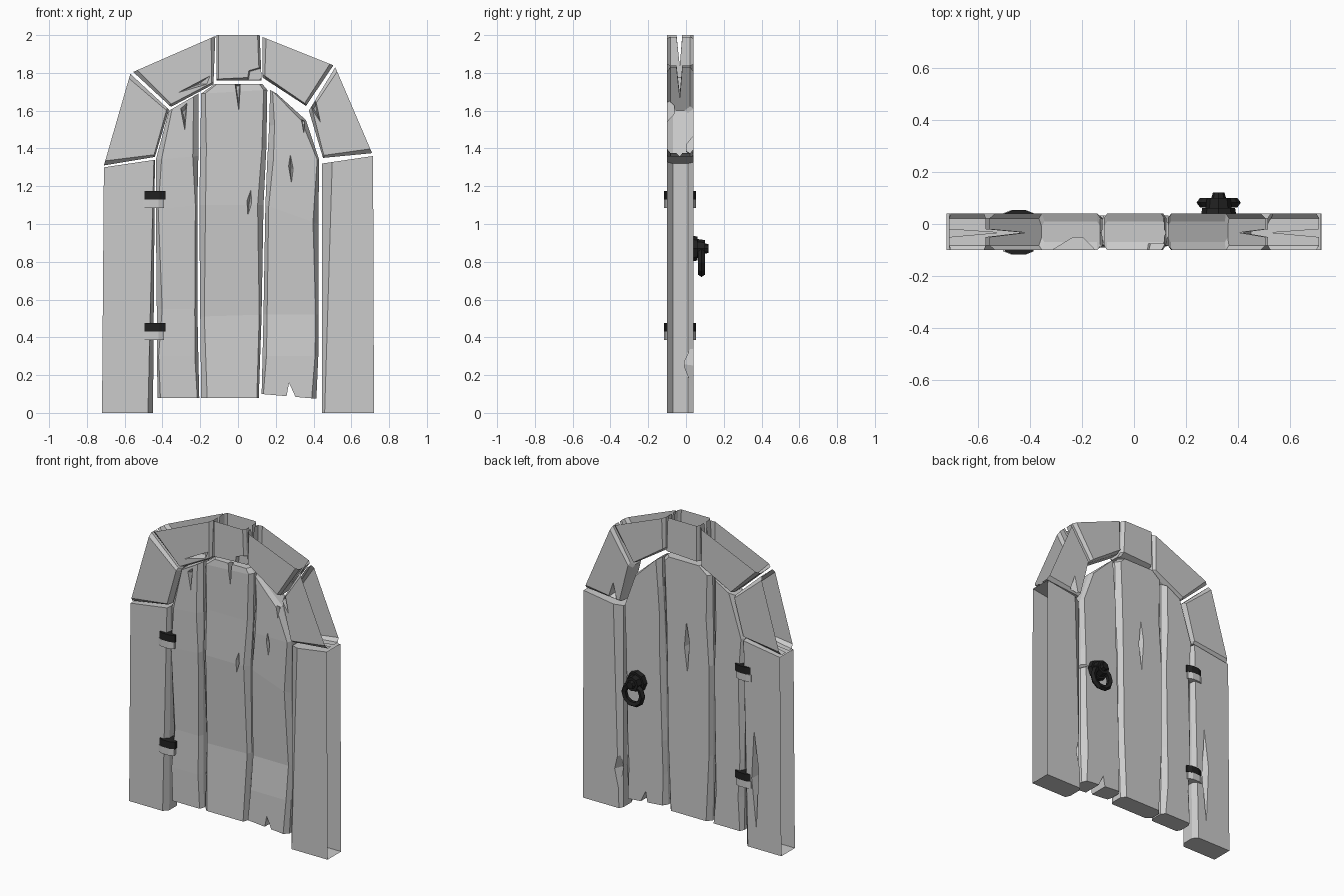
import bpy, bmesh, random
from math import radians
from mathutils import Vector, Matrix

random.seed(4)
if "Cube" in bpy.data.objects:
    bpy.data.objects.remove(bpy.data.objects["Cube"])


def material(name, value):
    m = bpy.data.materials.new(name)
    m.use_nodes = True
    color = (value, value, value, 1)
    m.diffuse_color = color
    bsdf = m.node_tree.nodes["Principled BSDF"]
    bsdf.inputs["Base Color"].default_value = color
    bsdf.inputs["Roughness"].default_value = 0.8
    return m


WOOD = material("grey wood", 0.6)
STEEL = material("pale steel", 0.6)
IRON = material("black iron", 0.015)
FRONT, BACK = -0.10, 0.04


def finish(name, bm, mat):
    bmesh.ops.recalc_face_normals(bm, faces=bm.faces)
    mesh = bpy.data.meshes.new(name)
    bm.to_mesh(mesh)
    bm.free()
    mesh.materials.append(mat)
    ob = bpy.data.objects.new(name, mesh)
    bpy.context.collection.objects.link(ob)
    return ob


def loft(sections, open_from=None):
    """Skin closed rings; sides from index open_from on are marked for removal."""
    bm = bmesh.new()
    rings = [[bm.verts.new(p) for p in s] for s in sections]
    n = len(rings[0])
    for a, b in zip(rings, rings[1:]):
        for i in range(n):
            j = (i + 1) % n
            f = bm.faces.new((a[i], a[j], b[j], b[i]))
            if open_from is not None and i >= open_from:
                f.material_index = 1
    bm.faces.new(rings[0])
    bm.faces.new(rings[-1])
    return bm


def carve(ob, cracks):
    """Cut wedges: each is (side, outline of x,z points, depth, taper)."""
    cutters = []
    for side, outline, depth, taper in cracks:
        pts = [Vector(p) for p in outline]
        mid = sum(pts, Vector((0, 0))) / len(pts)
        y0, y1 = (FRONT - 0.03, FRONT + depth) if side == "front" else (BACK + 0.03, BACK - depth)
        rings = [[(q.x, y, q.y) for q in (mid + (p - mid) * k for p in pts)]
                 for y, k in ((y0, 1.3 if taper < 1 else 1), (y1, taper))]
        cutter = finish("crack_cutter", loft(rings), WOOD)
        cutter.hide_render = True
        mod = ob.modifiers.new("crack", "BOOLEAN")
        mod.operation, mod.solver, mod.object = "DIFFERENCE", "EXACT", cutter
        cutters.append(cutter)
    if cutters:
        graph = bpy.context.evaluated_depsgraph_get()
        mesh = bpy.data.meshes.new_from_object(ob.evaluated_get(graph))
        ob.modifiers.clear()
        ob.data = mesh
        for c in cutters:
            bpy.data.objects.remove(c)


def sliver(x, z, w, h, lean=0.0):
    return [(x + lean, z + h / 2), (x + w / 2, z), (x - lean, z - h / 2), (x - w / 2, z + h * 0.1)]


def frame_piece(name, start, end, chamfers, arch=True, cracks=()):
    """Frame block, open on its outer side; start and end are (outer, inner)."""
    sections = []
    for t, s in ((0, 0.018), (0.05, 0), (0.95, 0), (1, 0.018)) if arch else ((0, 0), (1, 0)):
        o, i = (Vector(a).lerp(Vector(b), t) for a, b in zip(start, end))
        c = i.lerp(o, chamfers[0] + (chamfers[1] - chamfers[0]) * t)
        f, b = FRONT + s, BACK - s
        ring = [(o, f), (c, f), (i, f + 0.03), (i, b - 0.03), (c, b), (o, b)]
        if arch:
            ring += [(o, -0.02), (o.lerp(i, 0.7), -0.033), (o, -0.05)]
        sections.append([(p.x, y, p.y) for p, y in ring])
    ob = finish(name, loft(sections, 5), WOOD)
    ob.data.materials.append(WOOD)
    carve(ob, cracks)
    bm = bmesh.new()
    bm.from_mesh(ob.data)
    outer = [f for f in bm.faces if f.material_index == 1]
    bmesh.ops.delete(bm, geom=outer, context="FACES")
    bm.to_mesh(ob.data)
    bm.free()
    ob.data.materials.pop(index=1)


# Door frame posts
frame_piece("right_post", ((-0.72, 0), (-0.45, 0)), ((-0.71, 1.3), (-0.44, 1.34)), (0.1, 0.02), False,
            [("back", sliver(-0.53, 0.45, 0.06, 0.75, 0.01), 0.05, 0.1)])
frame_piece("left_post", ((0.72, 0), (0.445, 0)), ((0.715, 1.36), (0.445, 1.32)), (0.05, 0.2), False,
            [("back", sliver(0.46, 0.25, 0.07, 0.3), 0.05, 0.1)])

# Arch blocks
frame_piece("right_lower_arch", ((-0.71, 1.31), (-0.44, 1.355)), ((-0.57, 1.795), (-0.365, 1.605)), (0.03, 0.05))
frame_piece("right_upper_arch", ((-0.555, 1.805), (-0.355, 1.62)), ((-0.12, 1.995), (-0.13, 1.74)), (0.05, 0.05),
            cracks=[("front", [(-0.33, 1.69), (-0.14, 1.79), (-0.16, 1.74)], 0.05, 0.2)])
frame_piece("keystone", ((-0.115, 2), (-0.115, 1.76)), ((0.115, 2), (0.125, 1.76)), (0.03, 0.08),
            cracks=[("front", [(0.05, 1.75), (0.06, 1.81), (0.13, 1.83), (0.13, 1.75)], 0.025, 0.9)])
frame_piece("left_upper_arch", ((0.13, 1.99), (0.13, 1.775)), ((0.505, 1.84), (0.36, 1.625)), (0.08, 0.03))
frame_piece("left_lower_arch", ((0.515, 1.83), (0.375, 1.6)), ((0.71, 1.375), (0.45, 1.35)), (0.1, 0.03),
            cracks=[("front", [(0.38, 1.62), (0.44, 1.53), (0.41, 1.67)], 0.04, 0.3),
                    ("back", [(0.47, 1.35), (0.5, 1.48), (0.54, 1.36)], 0.04, 0.3)])


# Door planks, stacked from rows of (left x, left z, right x, right z, front y)
def plank(name, rows, cracks=()):
    sections = []
    for xl, zl, xr, zr, front in rows:
        a, b, c, d = (random.uniform(0.008, 0.035) for _ in range(4))
        back, e = 0.033, 0.03
        ring = [(xl + a, front), (xr - b, front), (xr, front + e), (xr, back - e),
                (xr - c, back), (xl + d, back), (xl, back - e), (xl, front + e)]
        sections.append([(x, y, zl + (zr - zl) * (x - xl) / (xr - xl)) for x, y in ring])
    carve(finish(name, loft(sections), WOOD), cracks)


plank("right_plank", [
    (-0.425, 0.08, -0.205, 0.08, -0.09), (-0.43, 0.3, -0.21, 0.3, -0.088), (-0.43, 0.55, -0.215, 0.55, -0.08),
    (-0.435, 1.08, -0.215, 1.1, -0.09), (-0.435, 1.34, -0.21, 1.36, -0.09), (-0.365, 1.6, -0.21, 1.69, -0.085)],
    [("front", [(-0.31, 1.62), (-0.28, 1.47), (-0.265, 1.66)], 0.05, 0.3)])
plank("middle_plank", [
    (-0.195, 0.08, 0.11, 0.08, -0.09), (-0.2, 0.51, 0.125, 0.52, -0.065), (-0.205, 1.1, 0.135, 1.1, -0.09),
    (-0.2, 1.4, 0.15, 1.4, -0.085), (-0.195, 1.69, 0.155, 1.71, -0.085), (-0.125, 1.74, 0.13, 1.74, -0.08)],
    [("front", sliver(0.06, 1.11, 0.035, 0.2, 0.012), 0.05, 0.1),
     ("front", [(-0.02, 1.76), (0.005, 1.59), (0.015, 1.76)], 0.06, 0.5),
     ("back", sliver(-0.03, 1.18, 0.05, 0.45, 0.005), 0.05, 0.1)])
plank("left_plank", [
    (0.125, 0.1, 0.415, 0.075, -0.09), (0.13, 0.3, 0.425, 0.3, -0.085), (0.135, 0.52, 0.425, 0.52, -0.065),
    (0.145, 1.1, 0.425, 1.0, -0.088), (0.155, 1.34, 0.43, 1.34, -0.09),
    (0.165, 1.52, 0.36, 1.55, -0.085), (0.17, 1.71, 0.205, 1.69, -0.08)],
    [("front", sliver(0.28, 1.29, 0.035, 0.22, -0.004), 0.05, 0.1),
     ("front", [(0.25, 0.05), (0.27, 0.16), (0.32, 0.05)], 0.2, 1),
     ("front", [(0.33, 1.57), (0.35, 1.46), (0.36, 1.56)], 0.04, 0.4),
     ("back", [(0.39, 0.88), (0.45, 0.92), (0.45, 0.84)], 0.06, 0.3)])


# Hinge bands, iron above steel
def band(name, z0, z1, x, mat):
    half = [(0.055, -0.073), (0.055, 0.073), (0.025, 0.085), (-0.025, 0.085)]
    ring = half + [(-a, -b) for a, b in half]
    finish(name, loft([[(x + a, b - 0.032, z) for a, b in ring] for z in (z0, z1)]), mat)


for level, z in (("lower", 0.43), ("upper", 1.13)):
    band(level + "_hinge_cap", z, z + 0.046, -0.44, IRON)
    band(level + "_hinge_base", z - 0.045, z, -0.447, STEEL)


# Ring handle on the back
def disc(name, x, z, radius, y0, y1, tip=1.0):
    bm = bmesh.new()
    bmesh.ops.create_cone(bm, cap_ends=True, segments=8, radius1=radius, radius2=radius * tip, depth=y1 - y0)
    bm.transform(Matrix.Translation((x, (y0 + y1) / 2, z)) @ Matrix.Rotation(radians(-90), 4, "X"))
    finish(name, bm, IRON)


HX = 0.325
disc("handle_plate", HX, 0.87, 0.07, 0.02, 0.062, 0.9)
disc("handle_knob", HX, 0.87, 0.05, 0.062, 0.1, 0.9)
disc("handle_stud", HX, 0.87, 0.028, 0.1, 0.12, 0.8)
bpy.ops.mesh.primitive_torus_add(major_segments=10, minor_segments=5, major_radius=0.066, minor_radius=0.019,
                                 location=(HX, 0.082, 0.80), rotation=(radians(90), 0, 0))
ring = bpy.context.object
ring.name = "handle_ring"
ring.data.materials.append(IRON)
